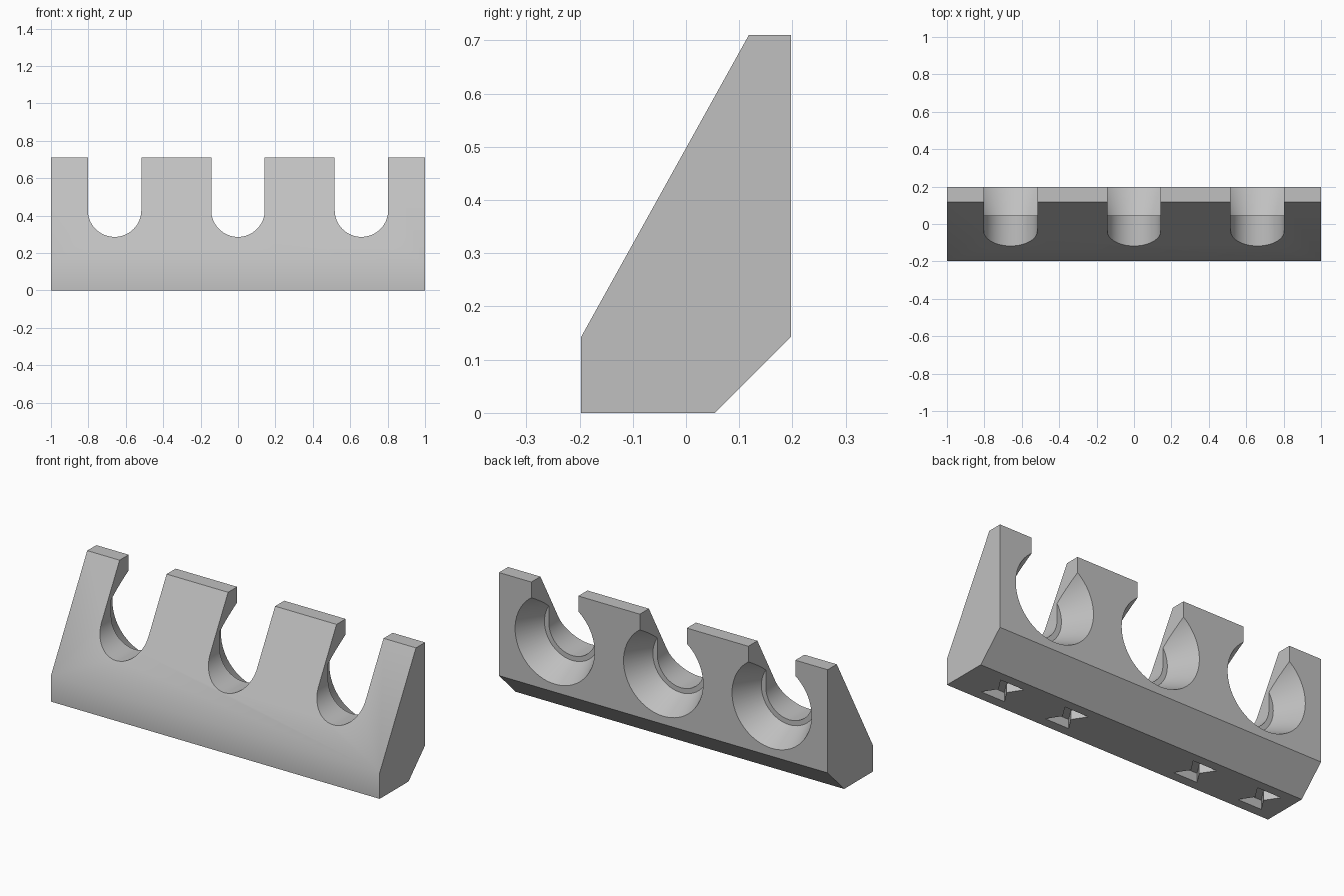
import bpy, bmesh, math
from mathutils import Matrix, Vector

cube = bpy.data.objects.get("Cube")
if cube:
    bpy.data.objects.remove(cube, do_unlink=True)

grey = bpy.data.materials.new("light_grey")
grey.use_nodes = True
colour = (0.53, 0.53, 0.53, 1)
grey.diffuse_color = colour
grey.node_tree.nodes["Principled BSDF"].inputs["Base Color"].default_value = colour

SPACING, HOLE_Z, SLOT_R = 0.66, 0.429, 0.143
RIM_R, LEDGE_R, BACK_Y, LEDGE_Y = 0.242, 0.17, 0.197, 0.045


def prism(name, points, direction):
    """Extrude a closed outline along a vector."""
    bm = bmesh.new()
    face = bm.faces.new([bm.verts.new(p) for p in points])
    ext = bmesh.ops.extrude_face_region(bm, geom=[face])
    moved = [v for v in ext["geom"] if isinstance(v, bmesh.types.BMVert)]
    bmesh.ops.translate(bm, verts=moved, vec=Vector(direction))
    bmesh.ops.recalc_face_normals(bm, faces=bm.faces)
    mesh = bpy.data.meshes.new(name)
    bm.to_mesh(mesh)
    bm.free()
    ob = bpy.data.objects.new(name, mesh)
    bpy.context.collection.objects.link(ob)
    mesh.materials.append(grey)
    return ob


def cut(target, cutter):
    mod = target.modifiers.new(cutter.name, "BOOLEAN")
    mod.operation = "DIFFERENCE"
    mod.solver = "EXACT"
    mod.object = cutter
    bpy.context.view_layer.objects.active = target
    bpy.ops.object.modifier_apply(modifier=mod.name)
    bpy.data.objects.remove(cutter, do_unlink=True)


# Wedge-shaped holder body
profile = [(-0.197, 0), (0.054, 0), (BACK_Y, 0.143), (BACK_Y, 0.71),
           (0.118, 0.71), (-0.197, 0.143)]
body = prism("rack_body", [(-1, y, z) for y, z in profile], (2, 0, 0))

for i in (-1, 0, 1):
    x = i * SPACING
    # U-shaped slot open at the top
    arc = [math.pi * (1 + k / 32) for k in range(33)]
    outline = [(x + SLOT_R * math.cos(a), -0.4, HOLE_Z + SLOT_R * math.sin(a)) for a in arc]
    outline += [(x + SLOT_R, -0.4, 1), (x - SLOT_R, -0.4, 1)]
    cut(body, prism("slot_cutter", outline, (0, 0.8, 0)))

    # Tapered round seat sunk into the back
    slope = (RIM_R - LEDGE_R) / (BACK_Y - LEDGE_Y)
    extra = 0.05
    depth = BACK_Y - LEDGE_Y + extra
    place = Matrix.Translation((x, LEDGE_Y + depth / 2, HOLE_Z)) @ Matrix.Rotation(-math.pi / 2, 4, "X")
    bm = bmesh.new()
    bmesh.ops.create_cone(bm, cap_ends=True, segments=64, radius1=LEDGE_R,
                          radius2=RIM_R + slope * extra, depth=depth, matrix=place)
    mesh = bpy.data.meshes.new("seat_cutter")
    bm.to_mesh(mesh)
    bm.free()
    mesh.materials.append(grey)
    seat = bpy.data.objects.new("seat_cutter", mesh)
    bpy.context.collection.objects.link(seat)
    cut(body, seat)

# Butterfly key pockets in the underside
for x in (0.76, 0.36, -0.44, -0.84):
    w, n, y0 = 0.073, 0.025, -0.07
    shape = [(-w, -w), (w, -w), (n, 0), (w, w), (-w, w), (-n, 0)]
    cut(body, prism("key_cutter", [(x + a, y0 + b, -0.1) for a, b in shape], (0, 0, 0.15)))

bpy.context.view_layer.objects.active = body
body.select_set(True)
bpy.ops.object.shade_smooth_by_angle(angle=math.radians(30))
